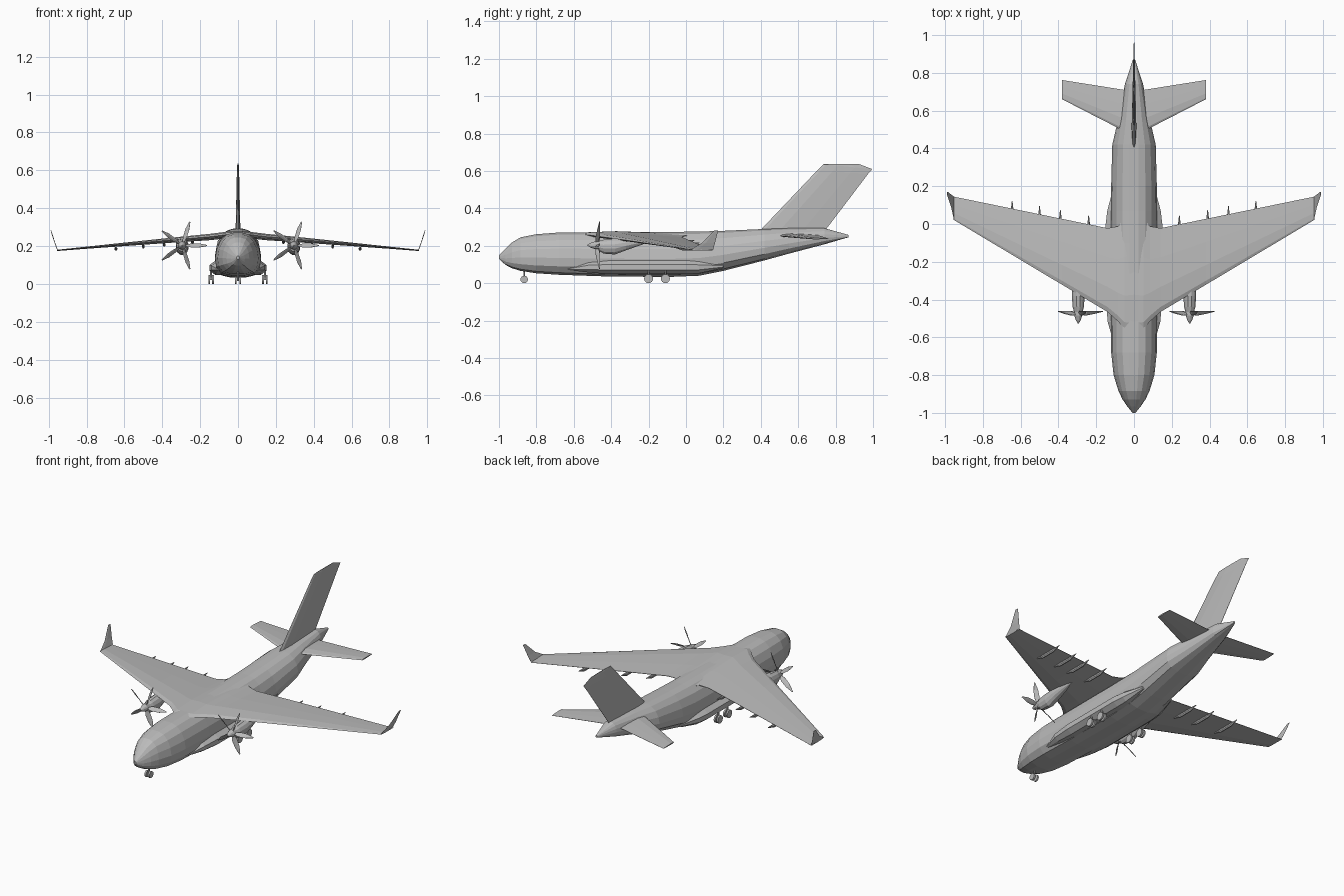
import bpy, bmesh, math
from mathutils import Vector, Matrix

cube = bpy.data.objects.get("Cube")
if cube:
    bpy.data.objects.remove(cube, do_unlink=True)

grey = bpy.data.materials.new("airframe grey")
grey.use_nodes = True
colour = (0.5, 0.5, 0.5, 1)
grey.diffuse_color = colour
grey.node_tree.nodes["Principled BSDF"].inputs["Base Color"].default_value = colour


def finish(name, bm, mirror=False):
    bmesh.ops.recalc_face_normals(bm, faces=bm.faces)
    mesh = bpy.data.meshes.new(name)
    bm.to_mesh(mesh)
    bm.free()
    mesh.materials.append(grey)
    obj = bpy.data.objects.new(name, mesh)
    bpy.context.collection.objects.link(obj)
    if mirror:
        obj.modifiers.new("mirror", 'MIRROR')
        obj.modifiers["mirror"].use_mirror_merge = False
    return obj


def add_loft(bm, rings):
    """Skin a row of equal rings and cap both ends."""
    loops = [[bm.verts.new(p) for p in ring] for ring in rings]
    for a, b in zip(loops, loops[1:]):
        for i in range(len(a)):
            j = (i + 1) % len(a)
            bm.faces.new((a[i], a[j], b[j], b[i]))
    bm.faces.new(loops[0])
    bm.faces.new(loops[-1])


def loft(name, rings, mirror=False):
    bm = bmesh.new()
    add_loft(bm, rings)
    return finish(name, bm, mirror)


def foil(le, te, thick, up=(0, 0, 1)):
    """Wing section from leading to trailing edge, thickened along up."""
    le, te, up = Vector(le), Vector(te), Vector(up)
    shape = [(0, 0), (.06, .3), (.3, .5), (.65, .32), (1, .04),
             (1, -.04), (.65, -.32), (.3, -.5), (.06, -.3)]
    return [le.lerp(te, t) + up * h * thick for t, h in shape]


def oval(x, y, rx, low, high, sides=12):
    mid, rz = (low + high) / 2, (high - low) / 2
    angles = [2 * math.pi * (i + .5) / sides for i in range(sides)]
    return [(x + rx * math.cos(a), y, mid + rz * math.sin(a)) for a in angles]


# Fuselage: y, half width, bottom, top
hull = [(-1, .008, .13, .148), (-.965, .036, .098, .185), (-.93, .06, .08, .218),
        (-.885, .082, .066, .245), (-.8, .108, .053, .262), (-.68, .121, .045, .271),
        (-.45, .122, .037, .273), (-.1, .122, .033, .274), (.07, .122, .04, .276),
        (.2, .121, .066, .28), (.42, .115, .122, .29), (.55, .085, .158, .294),
        (.74, .048, .208, .294), (.87, .006, .246, .258)]
half = [(.3, 0), (.72, .05), (.95, .2), (1, .4), (.93, .62), (.76, .82), (.5, .95), (.2, 1)]
outline = half + [(-x, z) for x, z in reversed(half)]
loft("fuselage", [[(w * fx, y, lo + (hi - lo) * fz) for fx, fz in outline]
                  for y, w, lo, hi in hull])

# Landing gear sponsons
loft("sponson", [oval(.1, y, r, lo, hi, 8) for y, r, lo, hi in
                 [(-.63, .008, .07, .08), (-.52, .042, .055, .115), (-.4, .054, .045, .125),
                  (0, .054, .045, .125), (.07, .045, .05, .12), (.2, .008, .08, .1)]], True)

# Main wing with a flared root
loft("wing", [foil((x, a, z), (x, b, z - .005), t) for x, a, b, z, t in
              [(0, -.56, .06, .262, .035), (.05, -.555, .03, .262, .034),
               (.085, -.515, -.012, .257, .034), (.14, -.466, -.022, .25, .034),
               (.38, -.322, .027, .23, .026), (.955, .022, .145, .179, .006)]], True)

# Swept winglets
loft("winglet", [foil((x, a, z), (x, b, z), .004, (1, 0, 0)) for x, a, b, z in
                 [(.953, .022, .145, .178), (.967, .085, .155, .215),
                  (.988, .15, .172, .282)]], True)

# Tailplane
loft("tailplane", [foil((x, a, z), (x, b, z), t) for x, a, b, z, t in
                   [(.02, .475, .705, .257, .022), (.38, .66, .762, .238, .008)]], True)

# Fin
loft("fin", [foil((0, a, za), (0, b, zb), t, (1, 0, 0)) for a, b, za, zb, t in
             [(.385, .735, .27, .27, .026), (.695, .975, .596, .586, .012),
              (.735, .996, .636, .61, .008), (.76, .925, .637, .637, .004)]])

# Flap track fairings under the trailing edge
for n, x in enumerate((.24, .39, .5, .645), 1):
    tail = .045 + (x - .24) * .19
    z = .232 - (x - .24) * .088
    loft(f"flap_fairing_{n}", [oval(x, tail + dy, r, z - h, z, 8) for dy, r, h in
                               [(-.19, .002, .005), (-.14, .008, .022),
                                (-.05, .008, .022), (0, .002, .004)]], True)

# Engine nacelles
EX, EZ = .295, .203
loft("nacelle", [oval(EX, y, r, lo, hi) for y, r, lo, hi in
                 [(-.465, .023, .172, .226), (-.44, .031, .157, .234), (-.38, .035, .152, .241),
                  (-.32, .032, .175, .242), (-.25, .022, .2, .24), (-.19, .004, .222, .23)]], True)
loft("spinner", [oval(EX, y, r, EZ - r, EZ + r) for y, r in
                 [(-.527, .002), (-.51, .013), (-.485, .022), (-.46, .022)]], True)

# Five-bladed propellers
for side, sx in (("left", 1), ("right", -1)):
    bm = bmesh.new()
    for k in range(5):
        turn = Matrix.Translation((sx * EX, -.478, EZ)) @ Matrix.Rotation(math.tau * k / 5, 4, 'Y')
        blade = []
        for r, chord, pitch in [(.01, .012, 60), (.045, .03, 50), (.09, .026, 35), (.132, .006, 25)]:
            a = math.radians(pitch)
            d = Vector((0, math.sin(a), math.cos(a))) * chord / 2
            c = Vector((r, r * .12, 0))
            blade.append([turn @ p for p in foil(c - d, c + d, .004, d.cross((1, 0, 0)).normalized())])
        add_loft(bm, blade)
    finish(f"{side}_propeller", bm)


def wheel(name, x, y, radius, width):
    bm = bmesh.new()
    bmesh.ops.create_cone(bm, cap_ends=True, segments=16, radius1=radius, radius2=radius,
                          depth=width, matrix=Matrix.Translation((x, y, radius))
                          @ Matrix.Rotation(math.pi / 2, 4, 'Y'))
    finish(name, bm, True)


def strut(name, x, y, low, high, r):
    bm = bmesh.new()
    bmesh.ops.create_cone(bm, cap_ends=True, segments=8, radius1=r, radius2=r, depth=high - low,
                          matrix=Matrix.Translation((x, y, (low + high) / 2)))
    finish(name, bm, x > 0)


# Landing gear
wheel("nose_wheel", .012, -.865, .02, .01)
strut("nose_strut", 0, -.865, .015, .08, .005)
for row, y in (("front", -.2), ("rear", -.11)):
    wheel(f"{row}_inner_wheel", .133, y, .024, .01)
    wheel(f"{row}_outer_wheel", .152, y, .024, .01)
    strut(f"{row}_main_strut", .1425, y, .02, .08, .006)
